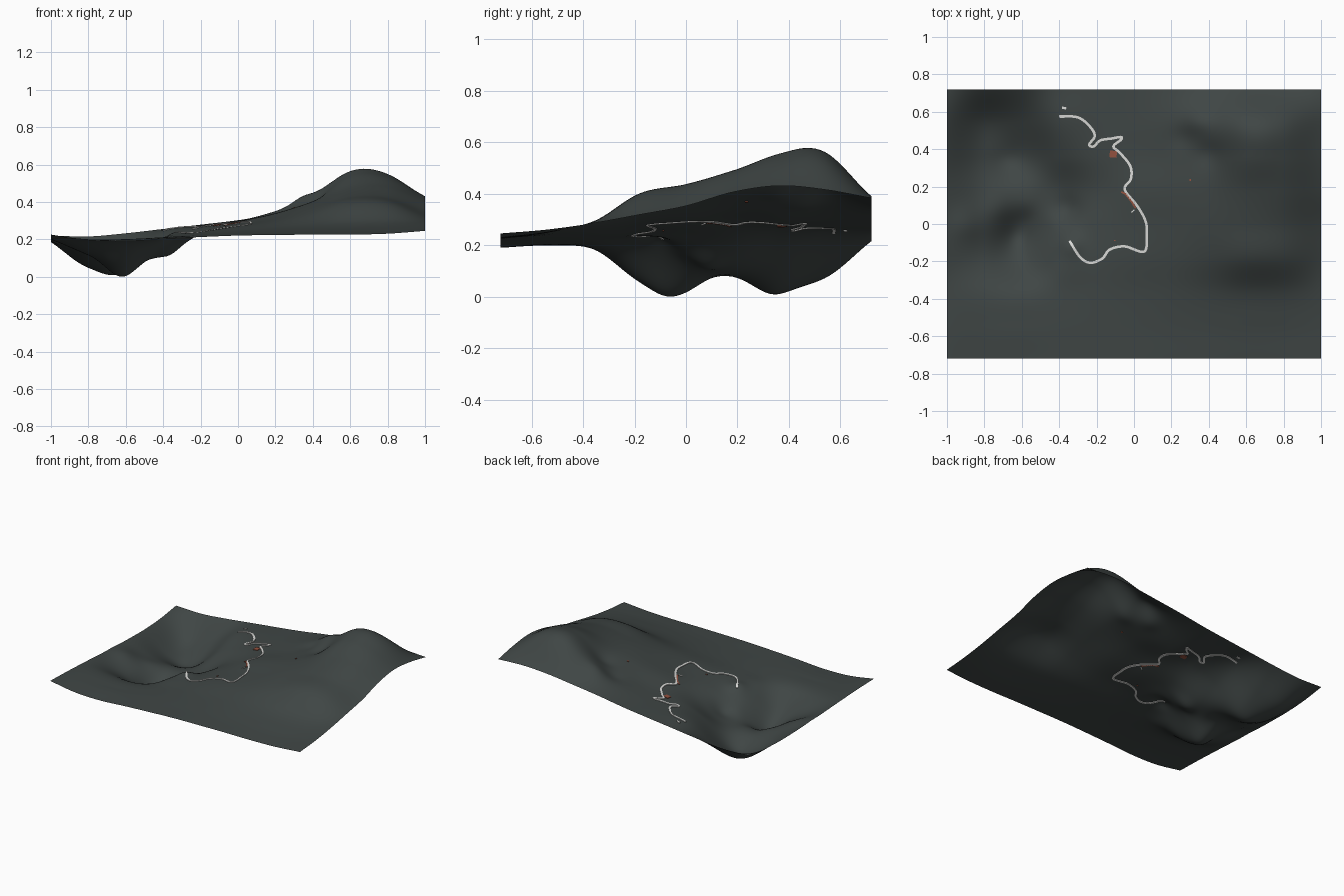
import bpy, bmesh, math
from mathutils import Vector

if "Cube" in bpy.data.objects:
    bpy.data.objects.remove(bpy.data.objects["Cube"])

# Control heights: rows run front to back, columns left to right
HEIGHTS = [
    [.235, .205, .200, .212, .222, .230, .233, .235, .235, .240, .255],
    [.230, .210, .210, .220, .230, .238, .245, .250, .255, .260, .270],
    [.222, .200, .195, .220, .238, .252, .268, .283, .297, .302, .295],
    [.212, .130, .075, .215, .250, .278, .305, .350, .405, .400, .328],
    [.200, .125, .040, .160, .245, .288, .328, .388, .440, .437, .362],
    [.197, .105, .085, .130, .238, .303, .348, .410, .485, .492, .415],
    [.195, .060, .050, .195, .268, .300, .348, .420, .545, .540, .440],
    [.205, .085, .125, .250, .282, .308, .362, .450, .555, .540, .425],
    [.230, .225, .242, .265, .288, .312, .342, .367, .390, .400, .392],
]
# Local hollows, spurs and knolls: x, y, height, radius
BUMPS = [(-.63, -.07, -.034, .09), (-.67, .33, -.02, .09),       # two hollows
         (-.90, 0, .02, .09), (-.72, .08, .02, .09), (-.58, .10, .015, .07),  # spur
         (-.36, .08, -.03, .07), (-.34, -.11, .025, .06),        # side gully, bank
         (.34, .55, .018, .07), (.26, .46, -.015, .07), (.40, .37, -.015, .07),
         (.69, .46, .012, .14)]                                   # summit
HX, HY = 1.0, .72


def spline(p, t):
    """Smooth interpolation through evenly spaced values, t in 0..1."""
    n = len(p) - 1
    f = min(max(t, 0), 1) * n
    i = min(int(f), n - 1)
    f -= i
    b, c = p[i], p[i + 1]
    a = p[i - 1] if i > 0 else 2 * b - c
    d = p[i + 2] if i + 2 <= n else 2 * c - b
    return b + (c - a) * (f / 2) + (a * 2 - b * 5 + c * 4 - d) * (f * f / 2) \
        + (b * 3 - a - c * 3 + d) * (f ** 3 / 2)


def ground(x, y):
    z = spline([spline(r, (x + HX) / (2 * HX)) for r in HEIGHTS], (y + HY) / (2 * HY))
    for bx, by, h, r in BUMPS:
        z += h * math.exp(-((x - bx) ** 2 + (y - by) ** 2) / (r * r))
    return z


def material(name, col):
    m = bpy.data.materials.new(name)
    m.diffuse_color = (*col, 1)
    m.use_nodes = True
    m.node_tree.nodes["Principled BSDF"].inputs["Base Color"].default_value = m.diffuse_color
    return m


def finish(bm, name, mat, smooth=False):
    me = bpy.data.meshes.new(name)
    bm.to_mesh(me)
    bm.free()
    me.materials.append(mat)
    for p in me.polygons:
        p.use_smooth = smooth
    ob = bpy.data.objects.new(name, me)
    bpy.context.collection.objects.link(ob)
    return ob


slate = material("dark slate", (.050, .061, .059))
pale = material("pale grey", (.70, .70, .68))
rust = material("rust red", (.30, .085, .05))

# Terrain sheet
bm = bmesh.new()
bmesh.ops.create_grid(bm, x_segments=110, y_segments=80, size=1)
for v in bm.verts:
    v.co.y *= HY
    v.co.x *= HX
    v.co.z = ground(v.co.x, v.co.y)
low = min(v.co.z for v in bm.verts)
for v in bm.verts:
    v.co.z -= low
finish(bm, "terrain", slate, True)


def ribbon(name, pts, half, mat, steps):
    """Thin strip draped on the ground, showing on both sides of the sheet."""
    pts = [Vector(p) for p in pts]
    line = [spline(pts, i / steps) for i in range(steps + 1)]
    bm = bmesh.new()
    rings = []
    for i, p in enumerate(line):
        d = (line[min(i + 1, steps)] - line[max(i - 1, 0)]).normalized()
        n = Vector((-d.y, d.x)) * half
        ring = []
        for s, h in ((1, .004), (-1, .004), (-1, -.004), (1, -.004)):
            q = p + n * s
            ring.append(bm.verts.new((q.x, q.y, ground(q.x, q.y) - low + h)))
        rings.append(ring)
    for a, b in zip(rings, rings[1:]):
        for k in range(4):
            bm.faces.new((a[k], a[k - 1], b[k - 1], b[k]))
    bm.faces.new(rings[0])
    bm.faces.new(rings[-1][::-1])
    bmesh.ops.recalc_face_normals(bm, faces=bm.faces)
    return finish(bm, name, mat)


# Winding track round the valley rim
TRACK = [(-.40, .575), (-.30, .57), (-.235, .52), (-.21, .47), (-.24, .425), (-.215, .415),
         (-.18, .447), (-.12, .457), (-.07, .465), (-.07, .45), (-.11, .415), (-.075, .38),
         (-.02, .31), (-.017, .24), (-.05, .185), (.015, .10), (.06, .02), (.068, -.05),
         (.055, -.147), (-.05, -.12), (-.13, -.137), (-.17, -.185), (-.235, -.207),
         (-.29, -.175), (-.345, -.09)]
ribbon("track", TRACK, .0068, pale, 200)
ribbon("track_end_marker", [(-.385, .622), (-.362, .618)], .006, pale, 2)
ribbon("track_side_marker", [(-.015, .062), (.003, .076)], .003, pale, 2)

# Rust red patches beside the track
ribbon("large_patch", [(-.13, .375), (-.092, .372)], .018, rust, 4)
ribbon("upper_streak", [(-.068, .172), (-.045, .160)], .005, rust, 3)
ribbon("long_streak", [(-.045, .160), (-.015, .122), (.008, .085)], .005, rust, 8)
ribbon("hill_spot", [(.296, .235), (.306, .235)], .005, rust, 2)
ribbon("lower_spot", [(-.108, -.088), (-.098, -.088)], .003, rust, 2)
